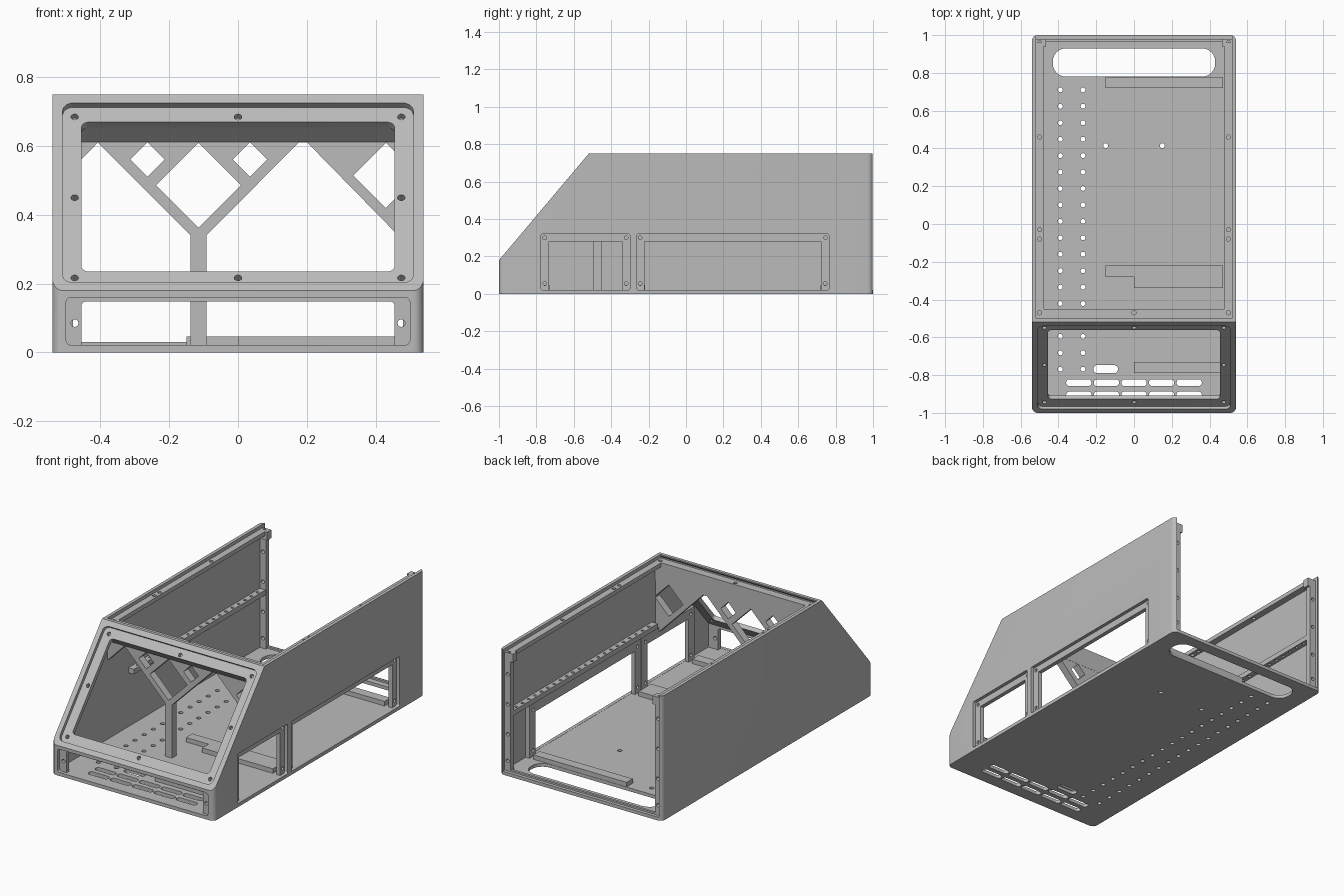
import bpy, bmesh, math

cube = bpy.data.objects.get("Cube")
if cube:
    bpy.data.objects.remove(cube, do_unlink=True)

grey = bpy.data.materials.new("light_grey_plastic")
grey.use_nodes = True
grey.diffuse_color = (0.5, 0.5, 0.5, 1)
grey.node_tree.nodes["Principled BSDF"].inputs["Base Color"].default_value = (0.5, 0.5, 0.5, 1)

# The sloped face rises from (-1, .18) to (-.52, .75) in y, z
LEN = math.hypot(0.48, 0.57)
SY, SZ = 0.48 / LEN, 0.57 / LEN
PLANES = {
    "xy": lambda a, b, c: (a, b, c),
    "xz": lambda a, b, c: (a, c, b),
    "yz": lambda a, b, c: (c, a, b),
    "slope": lambda a, b, c: (a, -1 + SY * b - SZ * c, 0.18 + SZ * b + SY * c),
}


def prisms(name, plane, outlines, lo, hi):
    """One object holding an extruded prism for every 2D outline."""
    place = PLANES[plane]
    bm = bmesh.new()
    for pts in outlines:
        low = [bm.verts.new(place(a, b, lo)) for a, b in pts]
        high = [bm.verts.new(place(a, b, hi)) for a, b in pts]
        bm.faces.new(low[::-1])
        bm.faces.new(high)
        for i in range(len(pts)):
            j = (i + 1) % len(pts)
            bm.faces.new((low[i], low[j], high[j], high[i]))
    bmesh.ops.recalc_face_normals(bm, faces=bm.faces)
    mesh = bpy.data.meshes.new(name)
    bm.to_mesh(mesh)
    bm.free()
    mesh.materials.append(grey)
    ob = bpy.data.objects.new(name, mesh)
    bpy.context.collection.objects.link(ob)
    return ob


def rect(a0, a1, b0, b1, r=0.0, n=6):
    """Rectangle outline, with rounded corners when r is given."""
    if r == 0:
        return [(a0, b0), (a1, b0), (a1, b1), (a0, b1)]
    pts = []
    corners = [(a1 - r, b1 - r), (a0 + r, b1 - r), (a0 + r, b0 + r), (a1 - r, b0 + r)]
    for k, (ca, cb) in enumerate(corners):
        for i in range(n + 1):
            t = (k + i / n) * math.pi / 2
            p = (ca + r * math.cos(t), cb + r * math.sin(t))
            if not pts or math.dist(p, pts[-1]) > 1e-4:
                pts.append(p)
    if math.dist(pts[0], pts[-1]) < 1e-4:
        pts.pop()
    return pts


def hole(a, b, r=0.011):
    return rect(a - r, a + r, b - r, b + r, r, 3)


def diamond(a, b, r):
    return [(a, b - r), (a + r, b), (a, b + r), (a - r, b)]


def cut(ob, plane, outlines, lo, hi):
    """Subtract prisms from an object."""
    cutter = prisms("cutter", plane, outlines, lo, hi)
    cutter.hide_render = True
    mod = ob.modifiers.new("cut", "BOOLEAN")
    mod.operation = "DIFFERENCE"
    mod.solver = "EXACT"
    mod.object = cutter
    bpy.context.view_layer.objects.active = ob
    bpy.ops.object.modifier_apply(modifier=mod.name)
    bpy.data.objects.remove(cutter, do_unlink=True)


# Outer shell: rounded block, sloped front, hollow with open top and back
shell = prisms("shell", "xy", [rect(-0.54, 0.54, -1, 1, 0.03)], 0, 0.75)
cut(shell, "yz", [[(-1.2, -0.0575), (-0.3, 1.0112), (-1.2, 1.0112)]], -1, 1)
cut(shell, "yz", [[(-0.98, 0.02), (1.1, 0.02), (1.1, 0.85), (-0.5, 0.85),
                   (-0.5, 0.743), (-0.98, 0.173)]], -0.52, 0.52)

# Recessed openings in the slope, the front and the +x side
WINDOWS = [(-0.775, -0.30), (-0.265, 0.765)]
cut(shell, "slope", [rect(-0.51, 0.51, 0.03, 0.713, 0.03)], -0.04, 0.05)
cut(shell, "xz", [rect(-0.5, 0.5, 0.021, 0.16, 0.015)], -1.1, -0.97)
cut(shell, "yz", [rect(a, b, 0.021, 0.32, 0.01) for a, b in WINDOWS], 0.51, 0.6)

# Floor: cable slot, vents, two rows of holes and screw holes
floor = [rect(-0.43, 0.43, 0.78, 0.93, 0.07), rect(-0.215, -0.085, -0.79, -0.747, 0.02)]
for i in range(5):
    x = (i - 2) * 0.146
    for y in (-0.84, -0.905):
        floor.append(rect(x - 0.067, x + 0.067, y - 0.018, y + 0.018, 0.017))
for i in range(18):
    floor += [hole(x, 0.71 - i * 0.087, 0.013) for x in (-0.39, -0.27)]
for x in (-0.15, 0.15):
    floor.append(hole(x, 0.415, 0.013))
cut(shell, "xy", floor, -0.1, 0.1)

# Frame behind the sloped opening
slope_frame = prisms("slope_frame", "slope", [rect(-0.52, 0.52, 0.01, 0.735)], -0.045, -0.02)
screws = [hole(x, v) for x in (-0.475, 0.475) for v in (0.065, 0.37, 0.677)]
screws += [hole(0, 0.065), hole(0, 0.677)]
cut(slope_frame, "slope", [rect(-0.455, 0.455, 0.089, 0.657, 0.02)] + screws, -0.1, 0.1)

# Frame behind the front opening
front_frame = prisms("front_frame", "xz", [rect(-0.52, 0.52, 0.02, 0.172)], -0.98, -0.955)
cut(front_frame, "xz", [rect(-0.455, 0.455, -0.1, 0.148, 0.012),
                        hole(-0.475, 0.085), hole(0.475, 0.085)], -1.1, -0.9)

# Frames behind the side windows
for label, (a, b) in zip(("front", "rear"), WINDOWS):
    frame = prisms(label + "_window_frame", "yz", [rect(a - 0.015, b + 0.015, 0.02, 0.335)], 0.495, 0.52)
    holes = [hole(y, z, 0.01) for y in (a + 0.02, b - 0.02) for z in (0.055, 0.3)]
    cut(frame, "yz", [rect(a + 0.042, b - 0.042, -0.1, 0.28)] + holes, 0.4, 0.6)

# Header under the front edge of the top opening
header = prisms("header", "yz", [[(-0.543, 0.654), (-0.497, 0.612), (-0.45, 0.612),
                                  (-0.45, 0.73), (-0.5, 0.73)]], -0.52, 0.52)
cut(header, "xy", [hole(x, -0.47) for x in (-0.5, 0, 0.5)], 0.68, 0.8)

# Branching brace below the header
brace = prisms("branching_brace", "xz", [[
    (-0.52, 0.65), (-0.52, 0.495), (-0.408, 0.61), (-0.138, 0.34), (-0.138, 0.02),
    (-0.092, 0.02), (-0.092, 0.34), (0.176, 0.61), (0.202, 0.61), (0.52, 0.285),
    (0.52, 0.65)]], -0.496, -0.451)
cut(brace, "xz", [diamond(-0.115, 0.486, 0.124), diamond(-0.263, 0.561, 0.05),
                  diamond(0.035, 0.561, 0.05), diamond(0.43, 0.515, 0.095)], -0.6, -0.4)

# Ledges, rear flanges and hole rails along both side walls
for label, s, rail_start in (("left", 1, -0.42), ("right", -1, -0.3)):
    def strip(inner, y0, y1):
        x0, x1 = sorted((s * inner, s * 0.52))
        return rect(x0, x1, y0, y1)

    ledge = prisms(label + "_top_ledge", "xy", [strip(0.48, -0.46, 0.96)], 0.705, 0.73)
    cut(ledge, "xy", [hole(s * 0.5, y) for y in (-0.08, -0.03, 0.46)], 0.6, 0.8)

    flange = prisms(label + "_rear_flange", "xy", [strip(0.48, 0.95, 0.98)], 0.02, 0.7)
    cut(flange, "xz", [hole(s * 0.5, z) for z in (0.08, 0.24, 0.42, 0.6)], 0.9, 1.1)

    boss = prisms(label + "_corner_boss", "xy", [strip(0.465, 0.94, 0.98)], 0.68, 0.73)
    cut(boss, "xy", [hole(s * 0.5, 0.96)], 0.7, 0.8)

    rail = prisms(label + "_hole_rail", "xy", [strip(0.482, rail_start, 0.95)], 0.345, 0.375)
    count = int((0.9 - rail_start) / 0.06)
    cut(rail, "xy", [hole(s * 0.5, 0.9 - i * 0.06, 0.009) for i in range(count)], 0.3, 0.4)

# Floor ribs and the low lip at the rear
prisms("floor_ribs", "xy", [
    rect(-0.15, 0.47, 0.72, 0.778), rect(0, 0.47, -0.79, -0.73),
    [(-0.15, -0.22), (-0.15, -0.28), (0, -0.28), (0, -0.34), (0.47, -0.34), (0.47, -0.22)]],
    0.02, 0.047)
prisms("rear_lip", "xy", [rect(-0.48, 0.48, 0.965, 0.98)], 0.02, 0.03)

# Smooth the rounded corners, keep the edges sharp
bpy.ops.object.select_all(action="DESELECT")
for ob in bpy.context.scene.objects:
    if ob.type == "MESH" and grey.name in ob.data.materials:
        ob.select_set(True)
        bpy.context.view_layer.objects.active = ob
bpy.ops.object.shade_smooth_by_angle(angle=math.radians(32))
